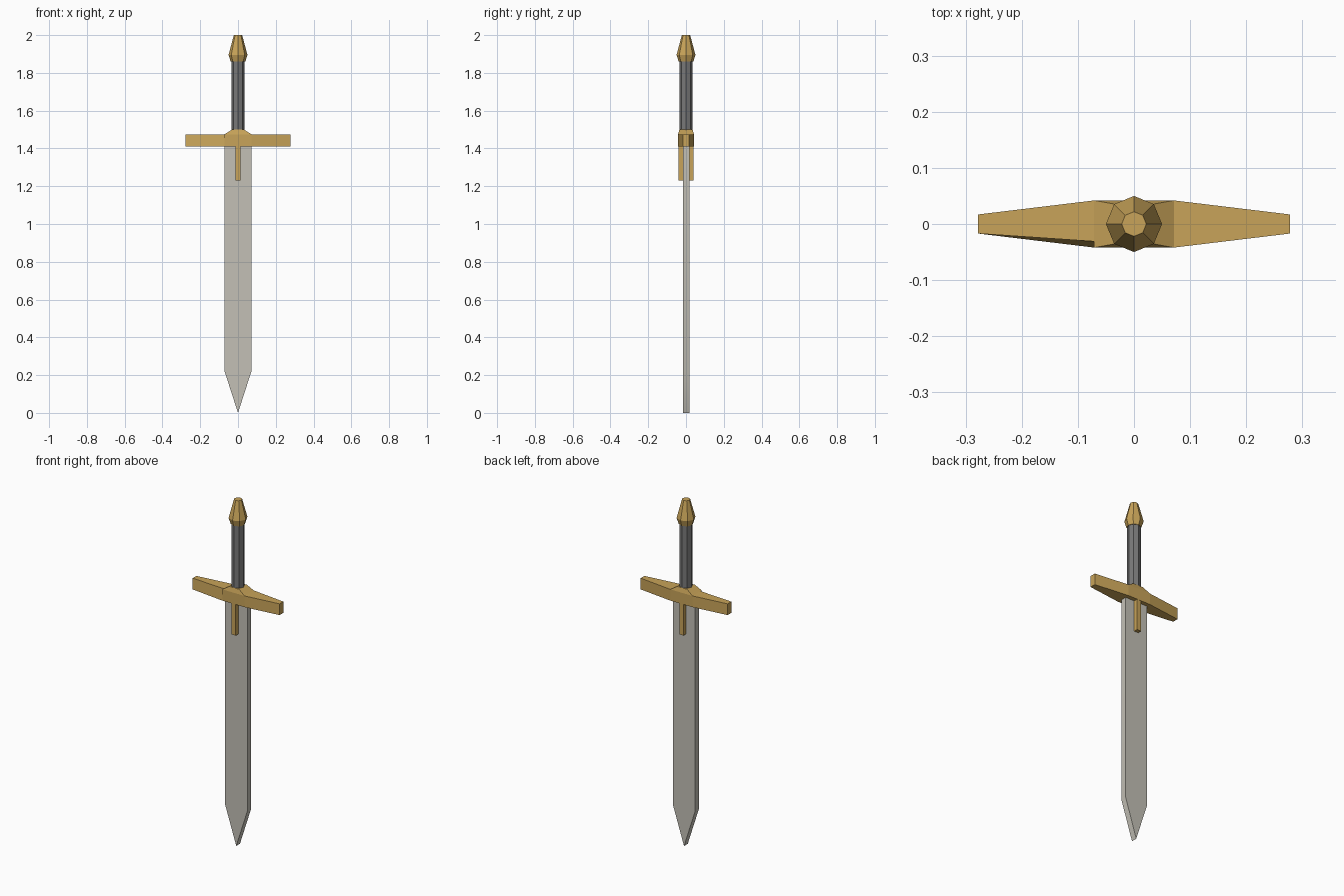
import bpy, bmesh, math

cube = bpy.data.objects.get("Cube")
if cube:
    bpy.data.objects.remove(cube)


def material(name, r, g, b):
    m = bpy.data.materials.new(name)
    m.use_nodes = True
    m.diffuse_color = (r, g, b, 1)
    bsdf = next(n for n in m.node_tree.nodes if n.type == 'BSDF_PRINCIPLED')
    bsdf.inputs["Base Color"].default_value = (r, g, b, 1)
    return m


gold = material("gold", 0.58, 0.37, 0.10)
steel = material("pale steel", 0.55, 0.53, 0.47)
leather = material("dark grey grip", 0.19, 0.19, 0.19)


def loft(name, rings, mat, smooth=False):
    """Closed solid joining matching rings of points, capped at both ends."""
    bm = bmesh.new()
    loops = [[bm.verts.new(p) for p in ring] for ring in rings]
    n = len(loops[0])
    for a, b in zip(loops, loops[1:]):
        for i in range(n):
            j = (i + 1) % n
            bm.faces.new((a[i], a[j], b[j], b[i]))
    bm.faces.new(loops[0])
    bm.faces.new(loops[-1])
    bmesh.ops.recalc_face_normals(bm, faces=bm.faces[:])
    mesh = bpy.data.meshes.new(name)
    bm.to_mesh(mesh)
    bm.free()
    mesh.materials.append(mat)
    ob = bpy.data.objects.new(name, mesh)
    bpy.context.collection.objects.link(ob)
    if smooth:
        bpy.ops.object.select_all(action='DESELECT')
        ob.select_set(True)
        bpy.context.view_layer.objects.active = ob
        bpy.ops.object.shade_smooth_by_angle(angle=math.radians(30))
    return ob


def rect(hx, hy, z):
    return [(-hx, -hy, z), (hx, -hy, z), (hx, hy, z), (-hx, hy, z)]


def octagon(r, z):
    return [(r * math.cos(i * math.pi / 4), r * math.sin(i * math.pi / 4), z)
            for i in range(8)]


# Blade: pointed outline given a slab thickness
GUARD_Z, GUARD_TOP = 1.41, 1.475
outline = [(0, 0), (0.071, 0.22), (0.071, 1.42), (-0.071, 1.42), (-0.071, 0.22)]
loft("blade", [[(x, y, z) for x, z in outline] for y in (-0.016, 0.018)],
     steel, smooth=True)

# Crossguard: raised centre and two tapering arms
loft("guard_centre", [rect(0.071, 0.042, GUARD_Z), rect(0.071, 0.042, GUARD_TOP),
                      rect(0.032, 0.035, 1.50)], gold)


def arm(name, side, top_front):
    inner = [(-0.042, GUARD_Z), (0.042, GUARD_Z), (0.042, GUARD_TOP), (top_front, GUARD_TOP)]
    outer = [(-0.017, GUARD_Z), (0.017, GUARD_Z), (0.017, GUARD_TOP), (-0.017, GUARD_TOP)]
    loft(name, [[(side * x, y, z) for y, z in ring]
                for x, ring in ((0.071, inner), (0.278, outer))], gold)


arm("guard_arm_left", 1, -0.042)
arm("guard_arm_right", -1, -0.031)

# Short clasps running down both faces of the blade
for name, side in (("front_clasp", -1), ("back_clasp", 1)):
    loft(name, [[(x, side * y, z) for x, y in
                 ((-0.013, 0.01), (0.014, 0.01), (0.014, 0.041), (-0.013, 0.041))]
                for z in (1.23, 1.42)], gold)

# Grip and pommel
loft("grip", [octagon(0.035, 1.49), octagon(0.035, 1.87)], leather)
loft("pommel", [octagon(0.039, 1.86), octagon(0.05, 1.895), octagon(0.022, 2.0)], gold)
